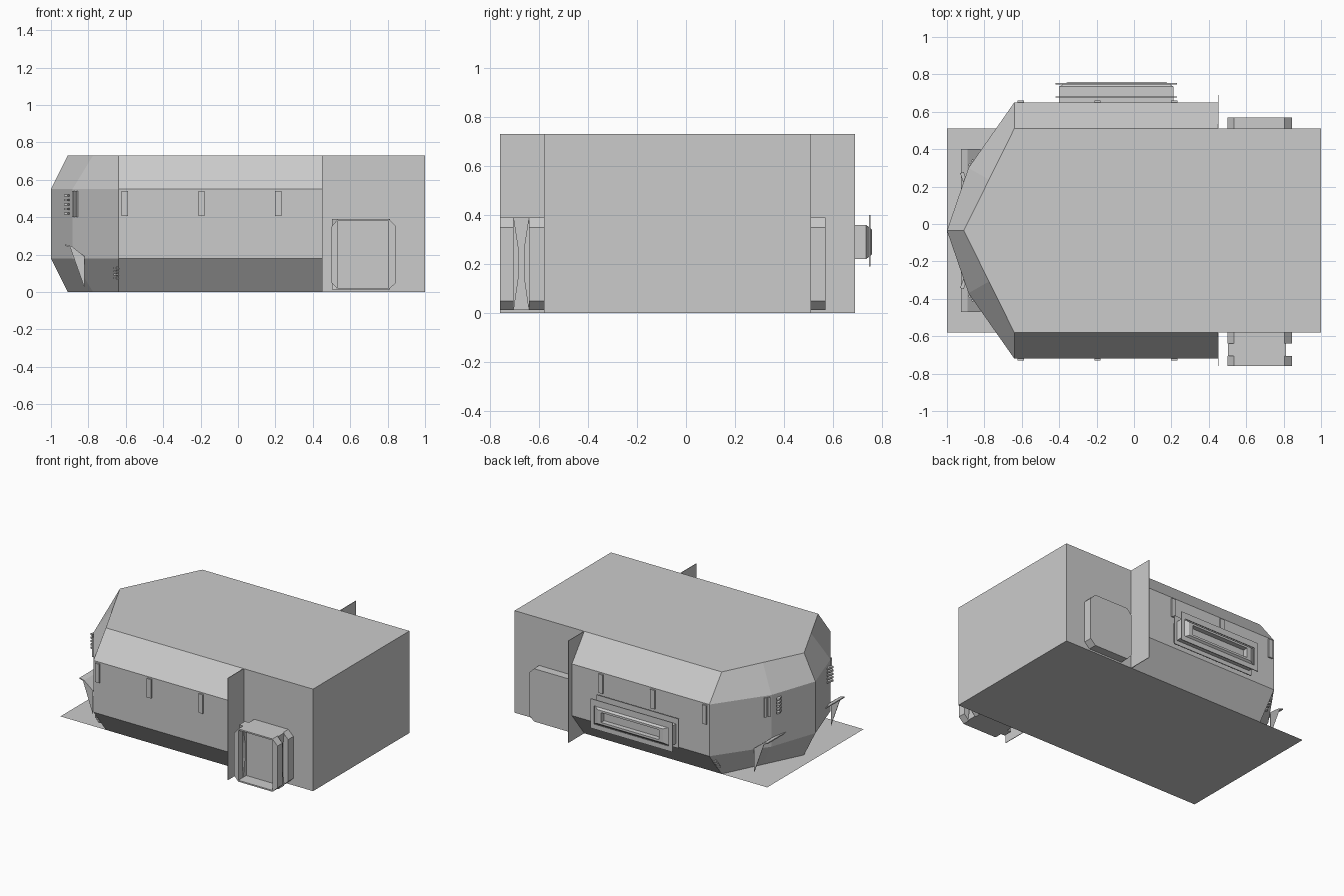
import bpy, bmesh, math
from mathutils import Matrix, Vector

if "Cube" in bpy.data.objects:
    bpy.data.objects.remove(bpy.data.objects["Cube"])

CY = -0.035  # centre line of the hull in y

def make(name, verts, faces):
    me = bpy.data.meshes.new(name)
    me.from_pydata(verts, [], faces)
    bm = bmesh.new()
    bm.from_mesh(me)
    bmesh.ops.recalc_face_normals(bm, faces=bm.faces)
    bm.to_mesh(me)
    bm.free()
    ob = bpy.data.objects.new(name, me)
    bpy.context.collection.objects.link(ob)
    return ob

def loft(name, rings, caps=True):
    n = len(rings[0])
    verts = [p for r in rings for p in r]
    faces = [(k*n+i, k*n+(i+1) % n, (k+1)*n+(i+1) % n, (k+1)*n+i)
             for k in range(len(rings)-1) for i in range(n)]
    if caps:
        faces += [tuple(range(n)), tuple(range((len(rings)-1)*n, len(rings)*n))]
    return make(name, verts, faces)

def rect(x0, x1, z0, z1, y):
    return [(x0, y, z0), (x1, y, z0), (x1, y, z1), (x0, y, z1)]

def box(name, x0, x1, y0, y1, z0, z1):
    return loft(name, [rect(x0, x1, z0, z1, y0), rect(x0, x1, z0, z1, y1)])

def turned_box(name, center, size, angle):
    sx, sy, sz = (s/2 for s in size)
    ob = box(name, -sx, sx, -sy, sy, -sz, sz)
    ob.data.transform(Matrix.Translation(Vector(center)) @ Matrix.Rotation(angle, 4, 'Z'))
    return ob

# faceted hull with pointed nose
small = [(0.45, .545), (-.64, .545), (-.775, .2725), (-.91, 0)]
large = [(0.45, .685), (-.64, .685), (-.885, .335), (-1, 0)]

def outline(half, z):
    pts = [(x, CY-w, z) for x, w in half]
    return pts + [(x, CY+w, z) for x, w in reversed(half[:-1])]

loft("hull", [outline(small, 0), outline(large, .18), outline(large, .55), outline(small, .73)])

# rear block, floor sheet and cross bulkhead
box("rear_block", 0.45, 1, -.58, .51, 0, .73)
make("floor_sheet", [(-1, -.58, 0), (1, -.58, 0), (1, .51, 0), (-1, .51, 0)], [(0, 1, 2, 3)])
box("bulkhead", 0.448, 0.452, -.76, .69, 0, .73)

# side pods with clipped corners
def octagon(y):
    return [(.535, y, .012), (.805, y, .012), (.845, y, .05), (.845, y, .35),
            (.805, y, .39), (.535, y, .39), (.5, y, .35), (.5, y, .05)]

loft("far_pod", [octagon(.51), octagon(.57)])
loft("near_pod_base", [octagon(-.58), octagon(-.64)])
box("near_pod_panel", .535, .805, -.67, -.64, .012, .39)
# open frame in front of the pod: top, bottom and two clipped side rails
box("near_pod_top", .535, .805, -.76, -.64, .38, .39)
box("near_pod_bottom", .535, .805, -.76, -.64, .012, .022)
for xi, xo, side in ((.535, .5, "left"), (.805, .845, "right")):
    prof = [(xi, .012), (xo, .05), (xo, .35), (xi, .39)]
    loft("near_pod_rail_" + side, [[(x, y, z) for x, z in prof] for y in (-.76, -.705)])
    # waisted web between the rails
    web = [(-.705, .012), (-.64, .012), (-.66, .15), (-.66, .26), (-.64, .39),
           (-.705, .39), (-.685, .26), (-.685, .15)]
    xm = xi + (xo-xi)*(.9 if side == "left" else .2)
    loft("near_pod_web_" + side, [[(x, y, z) for y, z in web] for x in (xi, xm)])

# side hatch: tapered, recessed block carrying two thin frames
loft("side_hatch", [rect(-.40, .21, .22, .36, .64), rect(-.40, .21, .22, .36, .735),
                    rect(-.35, .17, .24, .34, .76), rect(-.32, .14, .255, .325, .76),
                    rect(-.32, .14, .255, .325, .725)])
for y in (.68, .75):
    o, i = (-.42, .23, .19, .40), (-.39, .20, .225, .355)
    loft("hatch_frame", [rect(*o, y-.003), rect(*o, y+.003), rect(*i, y+.003),
                         rect(*i, y-.003), rect(*o, y-.003)], caps=False)

# details repeated on both sides of the centre line
for s in (-1, 1):
    for x in (-.605, -.195, .215):
        y = sorted((CY+s*.67, CY+s*.695))
        box("side_tab", x-.017, x+.017, *y, .405, .54)
    # slatted vent and bars on the nose
    a = math.atan2(-.335*s, .115) + math.pi
    for k in range(5):
        turned_box("nose_slat", (-.907, CY+s*.272, .42+k*.024), (.08, .02, .012), a)
    b = math.atan2(s*.35, .245)
    for x in (-.875, -.86):
        w = .335+(x+.885)*.35/.245
        turned_box("nose_bar", (x, CY+s*w, .47), (.014, .02, .14), b)
    for k in range(4):
        turned_box("lower_vent", (-.65, CY+s*(.595+k*.014), .075+k*.018), (.025, .02, .01), b)

# nose bumper: flat strip, sloping plate and triangular end plates
prof = [(-.925, .255), (-.89, .245), (-.82, .19), (-.82, .182), (-.89, .237), (-.925, .247)]
loft("nose_bumper", [[(x, y, z) for x, z in prof] for y in (-.47, .40)])
for y in (-.468, .398):
    tri = [(-.90, .245), (-.82, .185), (-.82, .02)]
    loft("bumper_end", [[(x, y+d, z) for x, z in tri] for d in (-.002, .002)])
